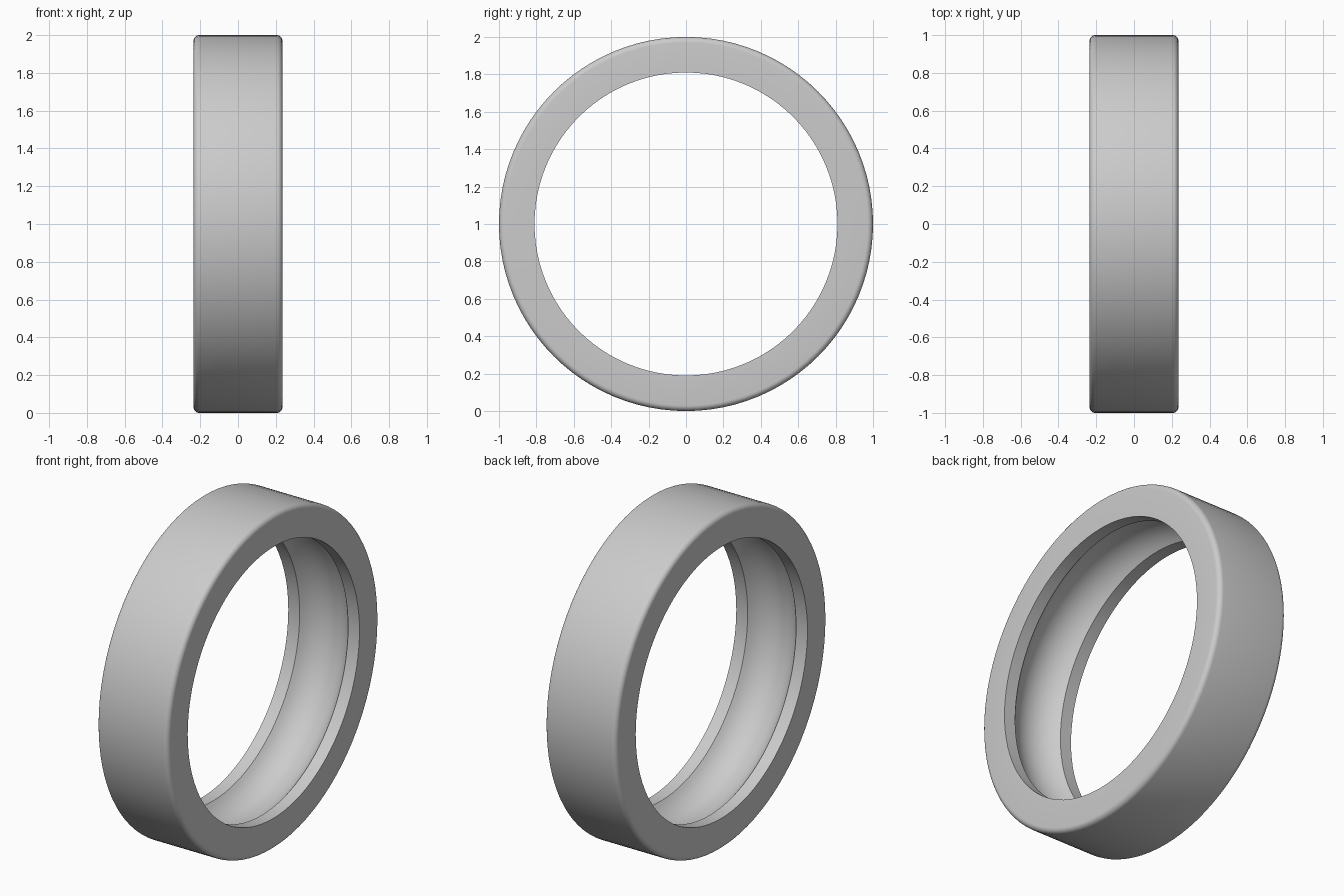
import bpy, bmesh
from math import asin, sin, cos, pi, radians
from mathutils import Matrix, Vector

cube = bpy.data.objects.get("Cube")
if cube:
    bpy.data.objects.remove(cube, do_unlink=True)

OUTER, INNER, HALF = 1.0, 0.81, 0.235   # radii and half width
ROUND = 0.03                            # outer edge rounding
GROOVE_HALF, GROOVE_DEPTH = 0.16, 0.08  # ball track
SEGMENTS = 96

steel = bpy.data.materials.new("grey steel")
steel.use_nodes = True
steel.diffuse_color = (0.6, 0.6, 0.6, 1)
steel.node_tree.nodes["Principled BSDF"].inputs["Base Color"].default_value = steel.diffuse_color


def arc(cx, cr, radius, start, end, steps):
    """Points (x, r) on an arc, angle measured from the radial direction."""
    angles = [start + (end - start) * i / steps for i in range(steps + 1)]
    return [(cx + radius * sin(a), cr + radius * cos(a)) for a in angles]


# Cross-section: rounded outer edges, flat sides, lips and ball track
track_radius = (GROOVE_HALF ** 2 + GROOVE_DEPTH ** 2) / (2 * GROOVE_DEPTH)
track_angle = asin(GROOVE_HALF / track_radius)
track_centre = INNER + GROOVE_DEPTH - track_radius
edge_x, edge_r = HALF - ROUND, OUTER - ROUND

profile = arc(-edge_x, edge_r, ROUND, -pi / 2, 0, 6)
profile += arc(edge_x, edge_r, ROUND, 0, pi / 2, 6)
profile += [(HALF, INNER)]
profile += arc(0, track_centre, track_radius, track_angle, -track_angle, 16)
profile += [(-HALF, INNER)]

# Sweep the cross-section around the x axis
bm = bmesh.new()
rings = []
for i in range(SEGMENTS):
    turn = Matrix.Rotation(2 * pi * i / SEGMENTS, 3, 'X')
    rings.append([bm.verts.new(turn @ Vector((x, 0, r)) + Vector((0, 0, OUTER)))
                  for x, r in profile])
for i, ring in enumerate(rings):
    following = rings[(i + 1) % SEGMENTS]
    for j in range(len(profile)):
        k = (j + 1) % len(profile)
        bm.faces.new((ring[j], ring[k], following[k], following[j]))
bmesh.ops.recalc_face_normals(bm, faces=bm.faces)

mesh = bpy.data.meshes.new("bearing_outer_ring")
bm.to_mesh(mesh)
bm.free()
mesh.materials.append(steel)
ring_object = bpy.data.objects.new("bearing_outer_ring", mesh)
bpy.context.collection.objects.link(ring_object)

bpy.ops.object.select_all(action='DESELECT')
ring_object.select_set(True)
bpy.context.view_layer.objects.active = ring_object
bpy.ops.object.shade_smooth_by_angle(angle=radians(30))
